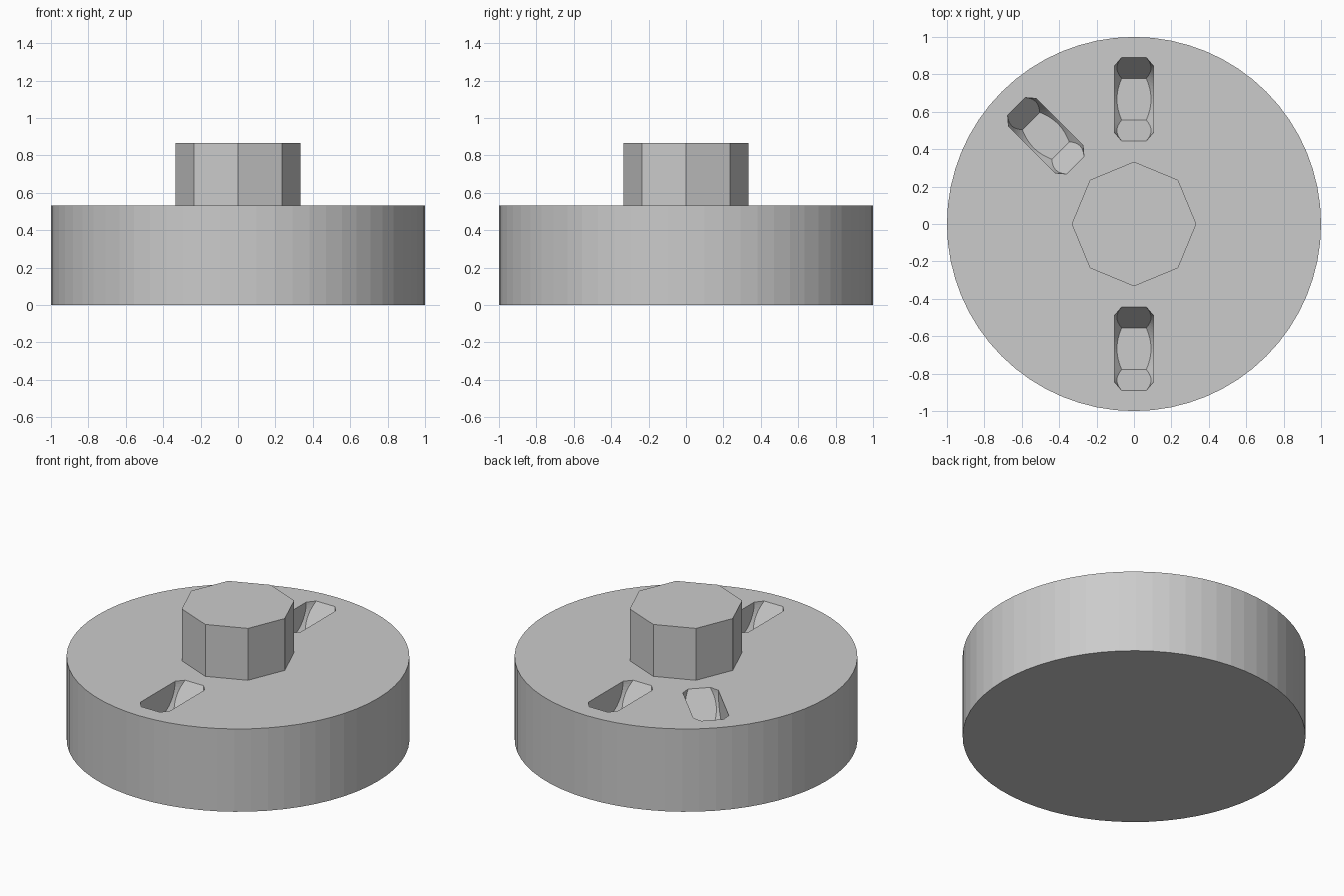
import bpy
import bmesh
from math import cos, sin, pi, radians
from mathutils import Matrix

cube = bpy.data.objects.get("Cube")
if cube:
    bpy.data.objects.remove(cube, do_unlink=True)

DISC_TOP = 0.533
HUB_TOP = 0.867
SLOT_DISTANCE = 0.667

grey = bpy.data.materials.new("plain grey")
grey.use_nodes = True
grey.diffuse_color = (0.6, 0.6, 0.6, 1)
grey.node_tree.nodes["Principled BSDF"].inputs["Base Color"].default_value = (0.6, 0.6, 0.6, 1)


def turned_solid(name, profile, sides, matrix=None):
    """Closed solid of n-sided rings; profile lists (radius, height) upwards."""
    bm = bmesh.new()
    rings = [[bm.verts.new((r * cos(2 * pi * i / sides), r * sin(2 * pi * i / sides), h))
              for i in range(sides)] for r, h in profile]
    for low, high in zip(rings, rings[1:]):
        for i in range(sides):
            j = (i + 1) % sides
            bm.faces.new((low[i], low[j], high[j], high[i]))
    bm.faces.new(rings[0][::-1])
    bm.faces.new(rings[-1])
    if matrix:
        bm.transform(matrix)
    bmesh.ops.recalc_face_normals(bm, faces=bm.faces)
    mesh = bpy.data.meshes.new(name)
    bm.to_mesh(mesh)
    bm.free()
    mesh.materials.append(grey)
    obj = bpy.data.objects.new(name, mesh)
    bpy.context.collection.objects.link(obj)
    return obj


def boolean(target, tool, operation):
    mod = target.modifiers.new(tool.name, "BOOLEAN")
    mod.object = tool
    mod.operation = operation
    mod.solver = "EXACT"
    tool.hide_render = True
    tool.hide_set(True)
    tool.display_type = "WIRE"


# Round base and eight-sided hub
disc = turned_solid("disc", [(1, 0), (1, DISC_TOP)], 64)
hub = turned_solid("hub", [(0.333, DISC_TOP), (0.333, HUB_TOP)], 8)

# Slots: half-sunk hexagonal nuts lying on edge, corners chamfered by cones
for label, angle in (("back", 90), ("back_right", 135), ("front", 270)):
    place = (Matrix.Rotation(radians(angle), 4, "Z")
             @ Matrix.Translation((SLOT_DISTANCE, 0, DISC_TOP))
             @ Matrix.Rotation(radians(90), 4, "X"))
    nut = turned_solid(label + "_slot_cutter", [(0.223, -0.15), (0.223, 0.15)], 6, place)
    chamfer = turned_solid(label + "_slot_chamfer",
                           [(0.177, -0.105), (0.265, -0.03), (0.265, 0.03), (0.177, 0.105)],
                           64, place)
    boolean(nut, chamfer, "INTERSECT")
    boolean(disc, nut, "DIFFERENCE")
